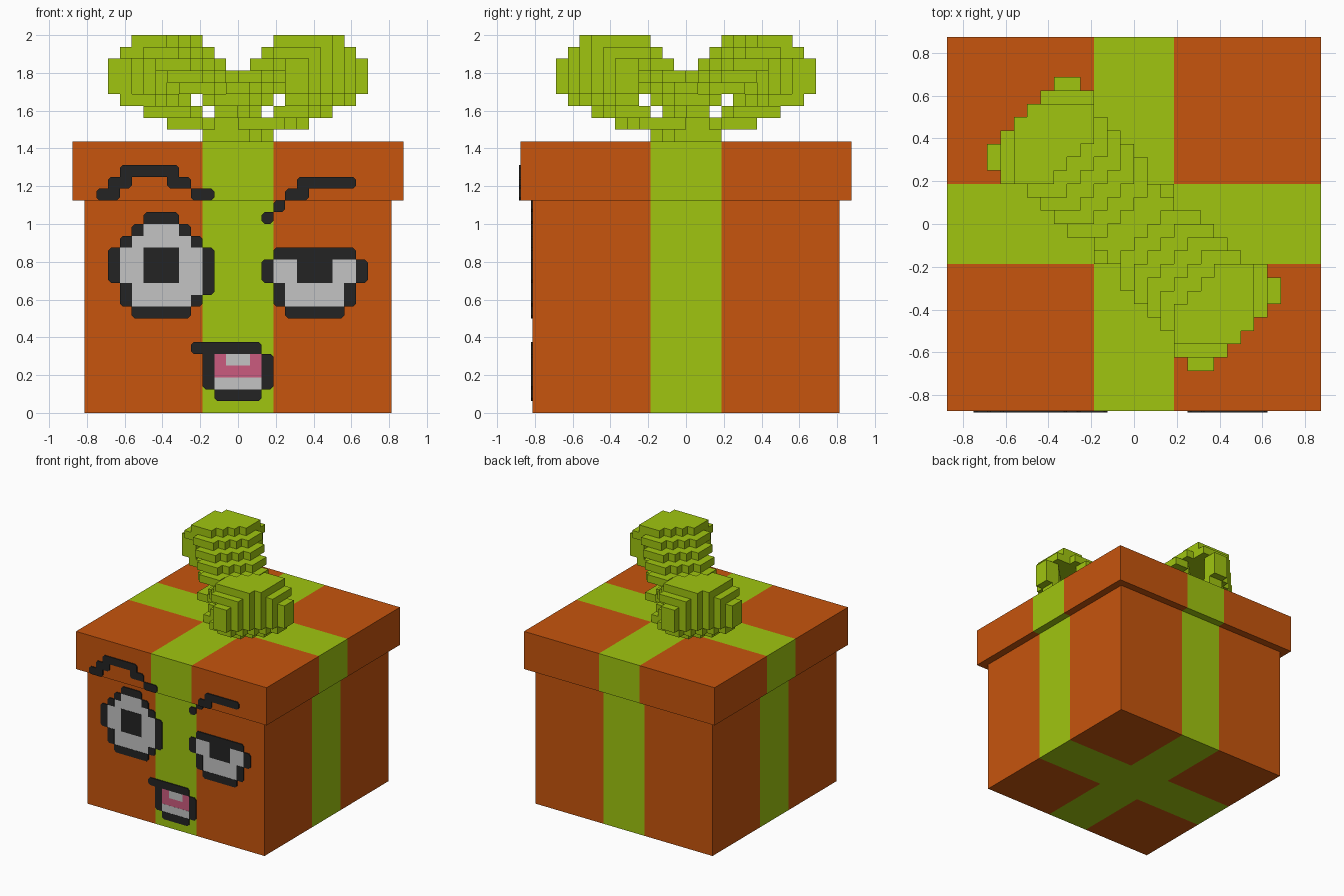
import bpy, bmesh
from math import atan2
from mathutils import Vector

if "Cube" in bpy.data.objects:
    bpy.data.objects.remove(bpy.data.objects["Cube"], do_unlink=True)

U = 1 / 16                          # one block
RIBBON = 3 * U                      # half width of the ribbon
BODY, LID = 13 * U, 14 * U          # half widths
SEAM, TOP = 18, 23                  # lid rows


def material(name, r, g, b):
    m = bpy.data.materials.new(name)
    m.use_nodes = True
    m.diffuse_color = (r, g, b, 1)
    m.node_tree.nodes["Principled BSDF"].inputs["Base Color"].default_value = (r, g, b, 1)
    return m


orange = material("orange paper", 0.57, 0.09, 0.004)
green = material("green ribbon", 0.35, 0.56, 0.005)
black = material("black paint", 0.017, 0.017, 0.017)
grey = material("pale grey paint", 0.55, 0.55, 0.55)
pink = material("pink paint", 0.60, 0.105, 0.21)


def finish(name, bm, *mats):
    mesh = bpy.data.meshes.new(name)
    bm.to_mesh(mesh)
    bm.free()
    for m in mats:
        mesh.materials.append(m)
    bpy.context.collection.objects.link(bpy.data.objects.new(name, mesh))


# Box and lid: cubes cut along the ribbon edges, ribbon faces green
def wrapped_box(name, half, z0, z1):
    bm = bmesh.new()
    bmesh.ops.create_cube(bm, size=2)
    for v in bm.verts:
        v.co = (v.co.x * half, v.co.y * half, z1 if v.co.z > 0 else z0)
    for axis in ((1, 0, 0), (0, 1, 0)):
        for side in (-RIBBON, RIBBON):
            bmesh.ops.bisect_plane(bm, geom=bm.verts[:] + bm.edges[:] + bm.faces[:],
                                   plane_co=Vector(axis) * side, plane_no=axis)
    for f in bm.faces:
        c = f.calc_center_median()
        f.material_index = int(min(abs(c.x), abs(c.y)) < RIBBON)
    finish(name, bm, orange, green)


wrapped_box("box_body", BODY, 0, SEAM * U)
wrapped_box("box_lid", LID, SEAM * U, TOP * U)

# Bow: blocks in diagonal bands, each repeated half a turn around
cells = set()


def band(row, near, far, low, high):
    for i in range(low, high + 1):
        for j in range(-1 - high, -low):
            if near <= i - j <= far:
                cells.update({(i, j, row), (-1 - i, -1 - j, row)})


for step in range(4):                      # stepped upper side of each loop
    band(27 + step, 2 + 2 * step, 5 + 2 * step, step - 1, step + 4)
band(31, 10, 16, 3, 8)                     # flat crown
band(30, 12, 16, 3, 9)
for row in (27, 28, 29):                   # upright outer wall
    band(row, 14, 16, 4, 10)
band(26, 12, 15, 4, 9)                     # lower side of each loop
band(25, 8, 13, 3, 7)
band(24, 2, 9, 0, 5)
band(26, 0, 3, -2, 2)                      # knot
band(25, 0, 1, -2, 1)
band(24, 0, 3, -2, 2)
band(23, 0, 3, -3, 2)

bm = bmesh.new()
for cell in cells:
    for axis in range(3):
        for s in (0, 1):
            near = list(cell)
            near[axis] += 2 * s - 1
            if tuple(near) in cells:
                continue
            quad = []
            for a, b in ((0, 0), (1, 0), (1, 1), (0, 1)):
                p = list(cell)
                p[axis] += s
                p[(axis + 1) % 3] += a
                p[(axis + 2) % 3] += b
                quad.append(bm.verts.new(Vector(p) * U))
            bm.faces.new(quad if s else quad[::-1])
bmesh.ops.remove_doubles(bm, verts=bm.verts, dist=1e-5)
finish("bow", bm, green)

# Face: painted squares keyed by (column, row)
paint = {}


def fill(mat, left, right, bottom, top):
    for c in range(left, right + 1):
        for r in range(bottom, top + 1):
            paint[c, r] = mat


def outline():
    for c, r in list(paint):
        for n in ((c - 1, r), (c + 1, r), (c, r - 1), (c, r + 1)):
            paint.setdefault(n, black)


fill(grey, -9, -5, 9, 14)           # wide open eye
fill(grey, -10, -4, 11, 13)
fill(grey, -4, -4, 10, 10)
fill(grey, -8, -6, 15, 15)
fill(grey, 3, 9, 11, 12)            # half closed eye
fill(grey, 4, 8, 9, 10)
fill(pink, -2, 1, 3, 4)             # mouth and teeth
fill(grey, -2, 1, 2, 2)
fill(grey, -1, 0, 4, 4)
outline()
fill(black, -8, -6, 11, 13)         # pupils
fill(black, 5, 7, 11, 12)
fill(black, -4, -3, 5, 5)           # mouth corners
fill(black, 2, 2, 2, 4)
fill(black, -10, -6, 20, 20)        # raised eyebrow
fill(black, -11, -10, 19, 19)
fill(black, -6, -5, 19, 19)
fill(black, -12, -11, 18, 18)
fill(black, -4, -3, 18, 18)
fill(black, 5, 9, 19, 19)           # slanted eyebrow
fill(black, 4, 5, 18, 18)
fill(black, 3, 3, 17, 17)
fill(black, 2, 2, 16, 16)


def square_outline(c, r):
    """Corners of a square, trimmed where they touch no other paint."""
    points = []
    for sx in (-0.5, 0.5):
        for sz in (-0.5, 0.5):
            a, b = c + int(2 * sx), r + int(2 * sz)
            if any(n in paint for n in ((a, r), (c, b), (a, b))):
                points.append((sx, sz))
            else:
                points += [(sx / 2, sz), (sx, sz / 2)]
    points.sort(key=lambda p: atan2(p[1], p[0]))
    return [(c + 0.5 + x, r + 0.5 + z) for x, z in points]


def painted_plate(name, mat, bottom, top, thick):
    wall = -LID if bottom >= SEAM else -BODY
    bm = bmesh.new()
    for (c, r), m in paint.items():
        if m == mat and bottom <= r <= top:
            bm.faces.new([bm.verts.new((x * U, wall, z * U)) for x, z in square_outline(c, r)])
    bmesh.ops.remove_doubles(bm, verts=bm.verts, dist=1e-5)
    raised = bmesh.ops.extrude_face_region(bm, geom=bm.faces[:])["geom"]
    bmesh.ops.translate(bm, vec=(0, -thick, 0),
                        verts=[g for g in raised if isinstance(g, bmesh.types.BMVert)])
    finish(name, bm, mat)


painted_plate("eyebrows", black, SEAM, 20, 0.008)
painted_plate("eye_lines", black, 8, 17, 0.008)
painted_plate("eye_whites", grey, 8, 17, 0.006)
painted_plate("mouth_line", black, 1, 5, 0.008)
painted_plate("teeth", grey, 1, 5, 0.006)
painted_plate("mouth_inside", pink, 1, 5, 0.005)
